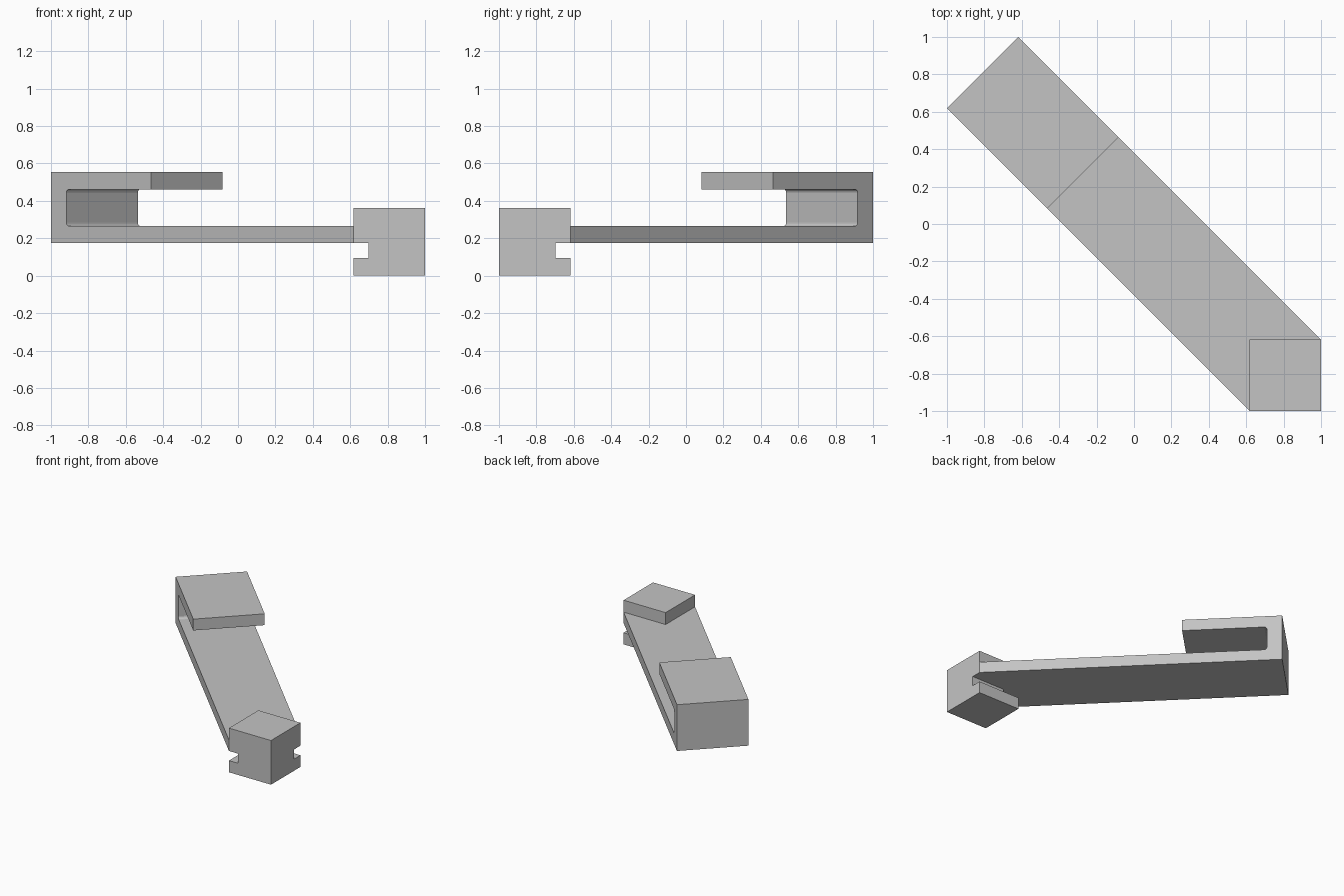
import bpy
import bmesh
from math import sqrt
from mathutils import Vector

cube = bpy.data.objects.get("Cube")
if cube:
    bpy.data.objects.remove(cube, do_unlink=True)

grey = bpy.data.materials.new("plain grey")
grey.use_nodes = True
grey.diffuse_color = (0.55, 0.55, 0.55, 1)
grey.node_tree.nodes["Principled BSDF"].inputs["Base Color"].default_value = grey.diffuse_color


def prism(name, points, sweep, round_at=(), radius=0.02):
    """Sweep a closed outline along a vector, rounding chosen corners."""
    bm = bmesh.new()
    verts = [bm.verts.new(p) for p in points]
    face = bm.faces.new(verts)
    swept = bmesh.ops.extrude_face_region(bm, geom=[face])["geom"]
    moved = [v for v in swept if isinstance(v, bmesh.types.BMVert)]
    bmesh.ops.translate(bm, verts=moved, vec=sweep)
    corners = [e for i in round_at for e in verts[i].link_edges
               if e.other_vert(verts[i]) in moved]
    if corners:
        bmesh.ops.bevel(bm, geom=corners, offset=radius, segments=4,
                        profile=0.5, affect='EDGES')
    bmesh.ops.recalc_face_normals(bm, faces=bm.faces[:])
    mesh = bpy.data.meshes.new(name)
    bm.to_mesh(mesh)
    bm.free()
    mesh.materials.append(grey)
    obj = bpy.data.objects.new(name, mesh)
    bpy.context.collection.objects.link(obj)
    return obj


# Diagonal arm with a folded-back hook, drawn as a side profile (length, height)
edge = 0.618
wall, tip, length = 0.116, 0.757, (1 + edge) * sqrt(2)
z0, z1, z2, z3 = 0.175, 0.265, 0.462, 0.555
profile = [(0, z0), (length, z0), (length, z1), (wall, z1),
           (wall, z2), (tip, z2), (tip, z3), (0, z3)]
along = Vector((1, -1, 0)).normalized()
start = Vector((-1, edge, 0))
outline = [start + along * u + Vector((0, 0, z)) for u, z in profile]
prism("hooked_arm", outline, Vector((1 - edge, 1 - edge, 0)), round_at=(3, 4))


# Square end block: the middle layer is set back on its two inner sides
def block(name, inner, bottom, top):
    points = [(inner, -1, bottom), (1, -1, bottom),
              (1, -inner, bottom), (inner, -inner, bottom)]
    return prism(name, points, Vector((0, 0, top - bottom)))


block("end_block_foot", edge, 0, 0.096)
block("end_block_neck", edge + 0.08, 0.096, z0)
block("end_block_head", edge, z0, 0.363)
